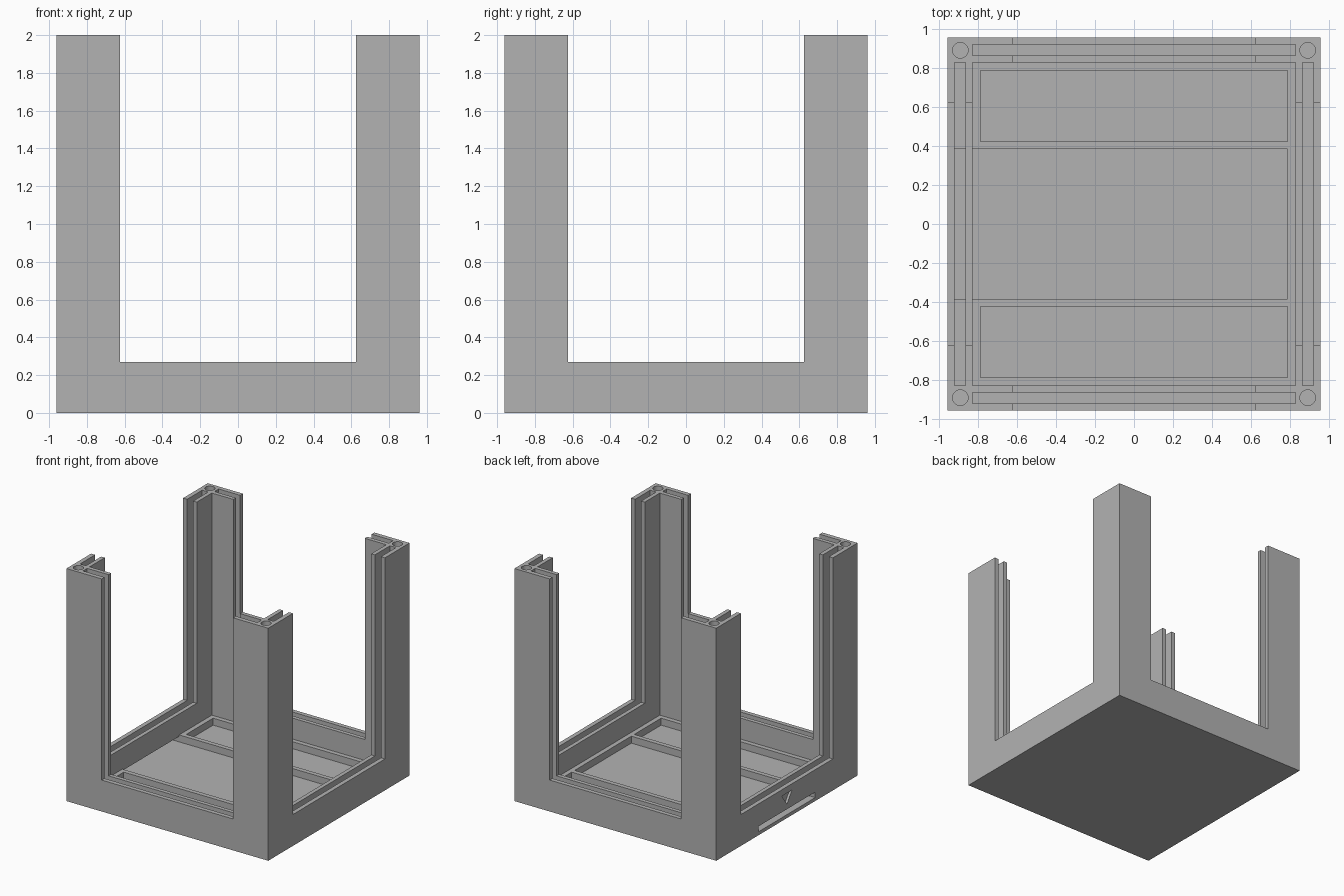
import bpy
import bmesh

cube = bpy.data.objects.get("Cube")
if cube:
    bpy.data.objects.remove(cube, do_unlink=True)

# Main dimensions
OUT, INNER = 0.96, 0.83          # outer and inner wall faces
G0, G1 = 0.865, 0.922            # panel groove
OPEN, SILL, TOP = 0.625, 0.27, 2.0
FLOOR, RIM, GROOVE = 0.03, 0.09, 0.07
RIB, MID, POCKET = 0.425, 0.385, 0.79
ABOVE = TOP + 0.2

grey = bpy.data.materials.new("plain grey")
grey.use_nodes = True
colour = (0.45, 0.45, 0.45, 1)
grey.diffuse_color = colour
for node in grey.node_tree.nodes:
    if node.type == 'BSDF_PRINCIPLED':
        node.inputs["Base Color"].default_value = colour


def make_object(name, bm):
    bmesh.ops.recalc_face_normals(bm, faces=bm.faces)
    mesh = bpy.data.meshes.new(name)
    bm.to_mesh(mesh)
    bm.free()
    mesh.materials.append(grey)
    obj = bpy.data.objects.new(name, mesh)
    bpy.context.scene.collection.objects.link(obj)
    return obj


def box(name, x0, x1, y0, y1, z0, z1):
    bm = bmesh.new()
    bmesh.ops.create_cube(bm, size=1)
    for v in bm.verts:
        v.co.x = x1 if v.co.x > 0 else x0
        v.co.y = y1 if v.co.y > 0 else y0
        v.co.z = z1 if v.co.z > 0 else z0
    return make_object(name, bm)


def cut(obj, cutter):
    cutter.hide_render = True
    mod = obj.modifiers.new(cutter.name, 'BOOLEAN')
    mod.operation = 'DIFFERENCE'
    mod.solver = 'EXACT'
    mod.object = cutter
    bpy.context.view_layer.objects.active = obj
    bpy.ops.object.modifier_apply(modifier=mod.name)
    bpy.data.objects.remove(cutter, do_unlink=True)


frame = box("display_frame", -OUT, OUT, -OUT, OUT, 0, TOP)

# Hollow interior and the tall openings between the corner posts
cut(frame, box("interior_cutter", -INNER, INNER, -INNER, INNER, RIM, ABOVE))
cut(frame, box("front_opening_cutter", -OPEN, OPEN, -1.1, 1.1, SILL, ABOVE))
cut(frame, box("side_opening_cutter", -1.1, 1.1, -OPEN, OPEN, SILL, ABOVE))

# Panel grooves in all four walls
for s in (-1, 1):
    a, b = sorted((s * G0, s * G1))
    cut(frame, box("side_groove_cutter", a, b, -INNER, INNER, GROOVE, ABOVE))
    cut(frame, box("front_groove_cutter", -INNER, INNER, a, b, GROOVE, ABOVE))

# Floor pockets divided by two ribs
for s in (-1, 1):
    a, b = sorted((s * RIB, s * POCKET))
    cut(frame, box("pocket_cutter", -POCKET, POCKET, a, b, FLOOR, RIM + 0.05))
cut(frame, box("middle_pocket_cutter", -INNER, POCKET, -MID, MID, FLOOR, RIM + 0.05))

# Slide-in slot through the side wall into the middle pocket
cut(frame, box("slot_cutter", -1.1, -0.8, -MID, MID, FLOOR, 0.077))

# Engraved arrow above the slot
bm = bmesh.new()
face = bm.faces.new([bm.verts.new((-1.0, y, z))
                     for y, z in ((-0.068, 0.215), (0.068, 0.215), (0, 0.12))])
ext = bmesh.ops.extrude_face_region(bm, geom=[face])
for v in ext["geom"]:
    if isinstance(v, bmesh.types.BMVert):
        v.co.x = -0.94
cut(frame, make_object("arrow_cutter", bm))

# Round sockets in the post tops
for sx in (-1, 1):
    for sy in (-1, 1):
        bm = bmesh.new()
        bmesh.ops.create_cone(bm, cap_ends=True, segments=32, radius1=0.04,
                              radius2=0.04, depth=0.2)
        bmesh.ops.translate(bm, verts=bm.verts, vec=(sx * 0.893, sy * 0.893, TOP))
        cut(frame, make_object("socket_cutter", bm))

# Smooth sockets with sharp edges elsewhere
bpy.ops.object.select_all(action='DESELECT')
frame.select_set(True)
bpy.context.view_layer.objects.active = frame
bpy.ops.object.shade_smooth_by_angle()
